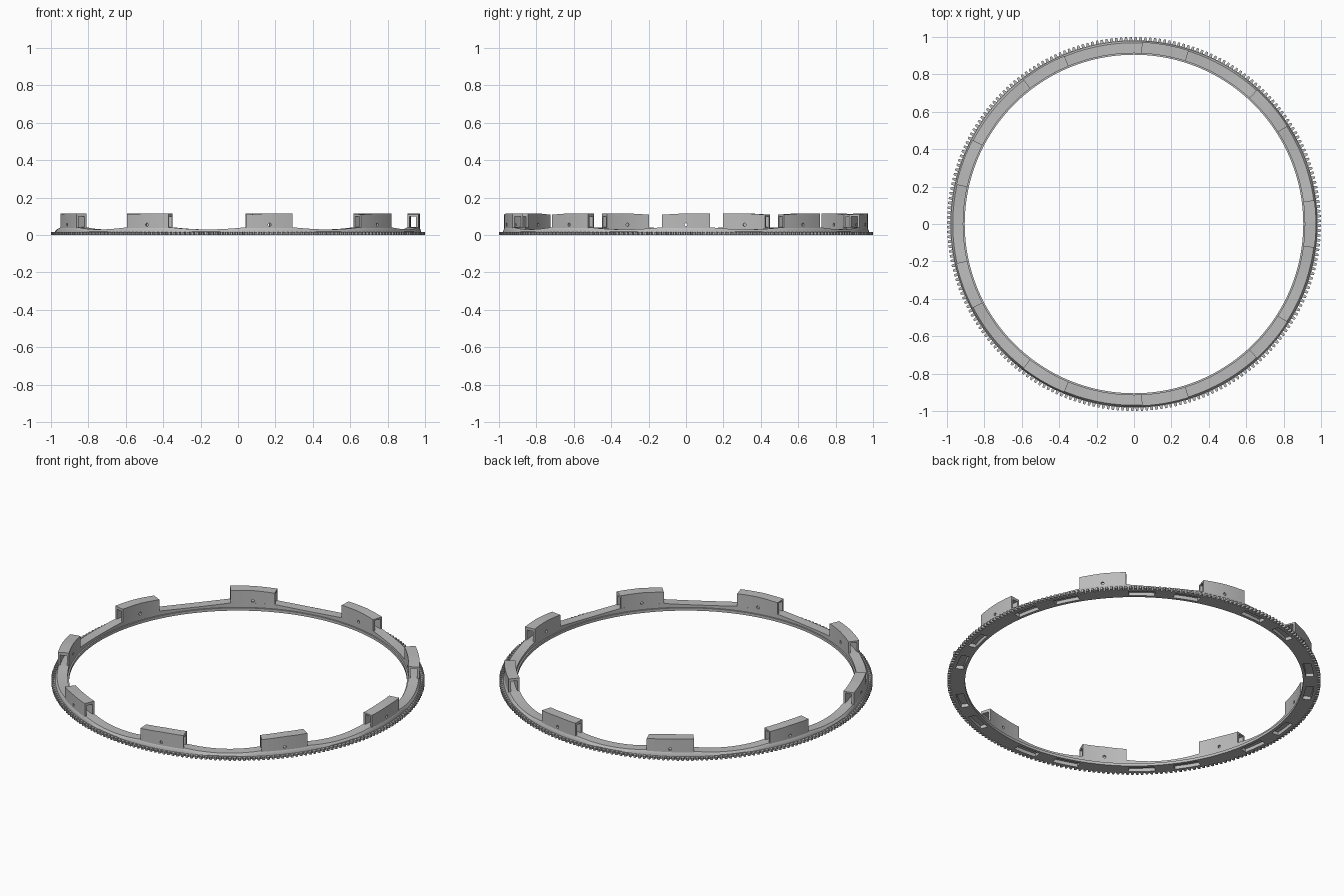
import bpy, bmesh, math
from mathutils import Matrix

cube = bpy.data.objects.get("Cube")
if cube:
    bpy.data.objects.remove(cube, do_unlink=True)

BLOCKS = 9
PITCH = 360 / BLOCKS
HALF = 7.5                      # half the angle covered by a block
R_IN, R_BLOCK_IN, R_BLOCK_OUT, R_BODY = 0.905, 0.913, 0.973, 0.979
FLOOR_HIGH, FLOOR_LOW, BLOCK_TOP = 0.042, 0.03, 0.116

grey = bpy.data.materials.new("plain_grey")
grey.use_nodes = True
colour = (0.5, 0.5, 0.5, 1)
grey.diffuse_color = colour
grey.node_tree.nodes["Principled BSDF"].inputs["Base Color"].default_value = colour


def add_object(name, mesh):
    obj = bpy.data.objects.new(name, mesh)
    bpy.context.collection.objects.link(obj)
    return obj


def smooth(obj):
    bpy.ops.object.select_all(action="DESELECT")
    obj.select_set(True)
    bpy.context.view_layer.objects.active = obj
    bpy.ops.object.shade_smooth_by_angle(angle=math.radians(25))


def sweep(name, sections, closed):
    """Join (angle, [(radius, height), ...]) sections around the z axis."""
    bm = bmesh.new()
    rings = []
    for angle, profile in sections:
        c, s = math.cos(math.radians(angle)), math.sin(math.radians(angle))
        rings.append([bm.verts.new((r * c, r * s, z)) for r, z in profile])
    n = len(rings[0])
    pairs = list(zip(rings, rings[1:]))
    if closed:
        pairs.append((rings[-1], rings[0]))
    else:
        bm.faces.new(rings[0])
        bm.faces.new(rings[-1])
    for a, b in pairs:
        for i in range(n):
            j = (i + 1) % n
            bm.faces.new((a[i], b[i], b[j], a[j]))
    bmesh.ops.remove_doubles(bm, verts=bm.verts, dist=1e-5)
    bmesh.ops.dissolve_degenerate(bm, edges=bm.edges, dist=1e-6)
    bmesh.ops.recalc_face_normals(bm, faces=bm.faces)
    mesh = bpy.data.meshes.new(name)
    bm.to_mesh(mesh)
    bm.free()
    mesh.materials.append(grey)
    return add_object(name, mesh)


# Ring body: dipped floor between blocks, pockets sunk into the underside
def body_profile(angle, depth):
    offset = abs((angle + PITCH / 2) % PITCH - PITCH / 2)
    t = min(1, (PITCH / 2 - offset) / (PITCH / 2 - HALF))
    floor = FLOOR_LOW + (FLOOR_HIGH - FLOOR_LOW) * t * t
    return [(R_IN, 0), (R_IN, 0.016), (R_BLOCK_IN, 0.016), (R_BLOCK_IN, floor),
            (R_BLOCK_OUT - 0.004, floor), (R_BLOCK_OUT, floor - 0.005),
            (R_BODY, 0.018), (R_BODY, 0),
            (0.965, 0), (0.965, depth), (0.922, depth), (0.922, 0)]


POCKET = 0.02
POCKET_START, POCKET_END = 8.3, 16.8
sections = []
for k in range(BLOCKS):
    base = k * PITCH
    for lo, hi, depth in ((-POCKET_START, POCKET_START, 0),
                          (POCKET_START, POCKET_END, POCKET),
                          (POCKET_END, PITCH - POCKET_END, 0),
                          (PITCH - POCKET_END, PITCH - POCKET_START, POCKET)):
        steps = max(4, round((hi - lo) / 1.6))
        for i in range(steps + 1):
            angle = base + lo + (hi - lo) * i / steps
            sections.append((angle, body_profile(angle, depth)))
smooth(sweep("ring_body", sections, True))

# Fine gear teeth around the outer edge
TEETH = 240
sections = []
for k in range(TEETH):
    for part, radius in ((0, 0.982), (0.3, 0.982), (0.45, 1), (0.85, 1)):
        sections.append(((k + part) * 360 / TEETH,
                         [(0.97, 0), (radius, 0), (radius, 0.015), (0.97, 0.015)]))
sweep("gear_teeth", sections, True)


# Hollow block: open at both ends, with a top that ramps up along its length
def block_profile(angle):
    top = BLOCK_TOP - 0.007 * max(0, -angle / HALF)
    wall, roof, foot = 0.012, 0.1, 0.025
    a, b = R_BLOCK_IN, R_BLOCK_OUT
    return [(a, foot), (a, top), (b, top), (b, foot), (b - wall, foot),
            (b - wall, roof), (a + wall, roof), (a + wall, foot)]


angles = [HALF * i / 6 for i in range(-6, 7)]
raw = sweep("raw_block", [(a, block_profile(a)) for a in angles], False)

# Round hole through both walls of the block
bm = bmesh.new()
bmesh.ops.create_cone(bm, cap_ends=True, segments=20, radius1=0.0085, radius2=0.0085, depth=0.2,
                      matrix=Matrix.Translation((0.945, 0, 0.055)) @ Matrix.Rotation(math.pi / 2, 4, "Y"))
cutter_mesh = bpy.data.meshes.new("hole_cutter")
bm.to_mesh(cutter_mesh)
bm.free()
cutter_mesh.materials.append(grey)
cutter = add_object("hole_cutter", cutter_mesh)
cutter.hide_render = True
mod = raw.modifiers.new("hole", "BOOLEAN")
mod.operation, mod.object, mod.solver = "DIFFERENCE", cutter, "EXACT"
bpy.context.view_layer.update()
graph = bpy.context.evaluated_depsgraph_get()
block_mesh = bpy.data.meshes.new_from_object(raw.evaluated_get(graph))
block_mesh.name = "hollow_block"
for helper in (raw, cutter):
    bpy.data.objects.remove(helper, do_unlink=True)

for k in range(BLOCKS):
    block = add_object(f"hollow_block_{k + 1}", block_mesh)
    block.rotation_euler.z = math.radians(k * PITCH)
    if k == 0:
        smooth(block)
